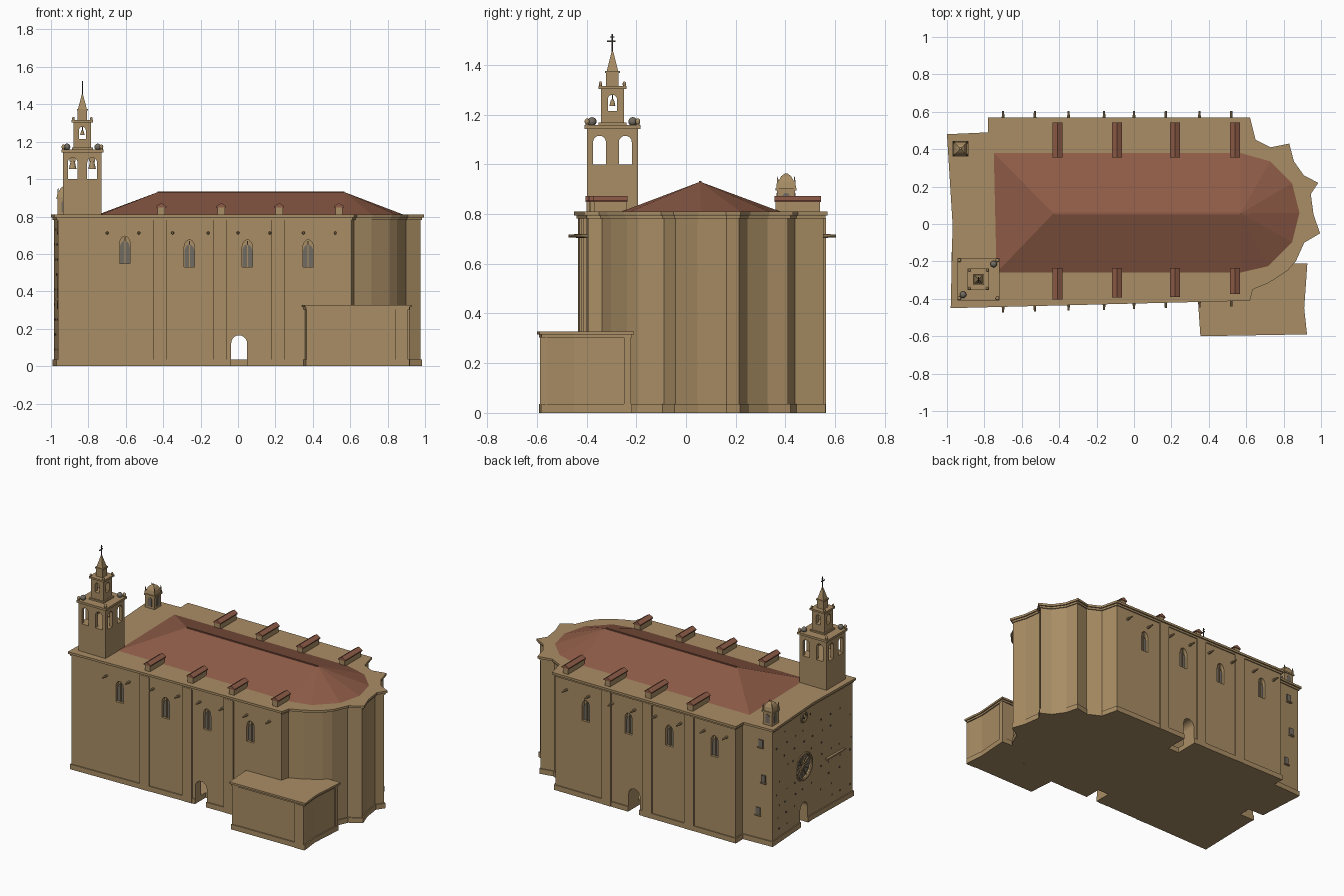
import bpy, bmesh, math, random
from mathutils import Vector

if "Cube" in bpy.data.objects:
    bpy.data.objects.remove(bpy.data.objects["Cube"])
random.seed(4)


def material(name, rgb):
    m = bpy.data.materials.new(name)
    m.use_nodes = True
    m.diffuse_color = (*rgb, 1)
    m.node_tree.nodes["Principled BSDF"].inputs["Base Color"].default_value = (*rgb, 1)
    return m


STONE = material("tan stone", (.40, .27, .13))
TILE = material("terracotta tile", (.27, .105, .062))
GLASS = material("grey glass", (.17, .15, .12))
IRON = material("dark iron", (.07, .06, .05))


def from_bmesh(name, bm, mat):
    bmesh.ops.recalc_face_normals(bm, faces=bm.faces)
    mesh = bpy.data.meshes.new(name)
    bm.to_mesh(mesh)
    bm.free()
    mesh.materials.append(mat)
    ob = bpy.data.objects.new(name, mesh)
    bpy.context.collection.objects.link(ob)
    return ob


def extrude(name, pts, a, b, axis="z", mat=STONE, scale=1):
    """Extrude a 2D profile from a to b along an axis; scale tapers the end."""
    place = {"x": lambda u, v, w: (w, u, v), "y": lambda u, v, w: (u, w, v),
             "z": lambda u, v, w: (u, v, w)}[axis]
    n = len(pts)
    cu, cv = sum(p[0] for p in pts) / n, sum(p[1] for p in pts) / n
    bm = bmesh.new()
    low = [bm.verts.new(place(u, v, a)) for u, v in pts]
    top = [bm.verts.new(place(cu + (u - cu) * scale, cv + (v - cv) * scale, b)) for u, v in pts]
    bm.faces.new(low)
    bm.faces.new(top)
    for i in range(n):
        j = (i + 1) % n
        bm.faces.new((low[i], low[j], top[j], top[i]))
    return from_bmesh(name, bm, mat)


def rect(u0, u1, v0, v1):
    return [(u0, v0), (u1, v0), (u1, v1), (u0, v1)]


def square(c, half):
    return rect(c[0] - half, c[0] + half, c[1] - half, c[1] + half)


def circle(u, v, r, n=24):
    return [(u + r * math.cos(math.tau * i / n), v + r * math.sin(math.tau * i / n)) for i in range(n)]


def arch(u, w, z0, z1, rise=1.0, n=10):
    r = w / 2
    curve = [(u + r * math.cos(math.pi * i / n), z1 - r * rise + r * rise * math.sin(math.pi * i / n))
             for i in range(n + 1)]
    return [(u - r, z0), (u + r, z0)] + curve


def inset(pts, d):
    """Move a counter-clockwise outline inward by d."""
    out = []
    for i, p in enumerate(pts):
        a, p, b = Vector(pts[i - 1]), Vector(p), Vector(pts[(i + 1) % len(pts)])
        e, f = (p - a).normalized(), (b - p).normalized()
        n1, n2 = Vector((-e.y, e.x)), Vector((-f.y, f.x))
        out.append(tuple(p + (n1 + n2) * d / (1 + n1.dot(n2))))
    return out


def cut(ob, cutters):
    for c in cutters:
        c.hide_render = True
        m = ob.modifiers.new("cut", "BOOLEAN")
        m.operation, m.solver, m.object = "DIFFERENCE", "EXACT", c
    mesh = bpy.data.meshes.new_from_object(ob.evaluated_get(bpy.context.evaluated_depsgraph_get()))
    ob.modifiers.clear()
    ob.data = mesh


def ball(name, loc, r, mat=STONE, stretch=1):
    bpy.ops.mesh.primitive_uv_sphere_add(segments=14, ring_count=8, radius=r, location=loc)
    ob = bpy.context.object
    ob.name, ob.scale.z = name, stretch
    ob.data.materials.append(mat)
    bpy.ops.object.shade_smooth()


# Church body: outline with the buttressed apse on the right
outline = [(-.98, -.45), (.62, -.41), (.635, -.35), (.72, -.315), (.82, -.25), (.865, -.2), (.91, -.10),
           (.995, -.05), (.96, .05), (.945, .16), (.985, .22), (.908, .26), (.855, .335), (.83, .43),
           (.73, .41), (.65, .45), (.62, .57), (-.78, .57), (-.78, .49), (-1, .48), (-.97, 0)]
body = extrude("church_walls", inset(outline, .016), .02, .80)
plinth = extrude("plinth", inset(outline, .009), 0, .035)
extrude("cornice_lower", inset(outline, .009), .782, .795)
extrude("cornice_upper", outline, .795, .81)


def front_y(x):
    return -.434 + .025 * (x + .98)


def west_x(y):
    return -.954 - (.03 * y / .48 if y > 0 else -.01 * y / .45)


BACK_Y, WEST_Y = .554, .09
bays = (-.605, -.26, .05, .375)

# Openings in the walls
cutters = [extrude("room_cutter", rect(-.9, .6, -.35, .45), .03, .75, "z"),
           extrude("front_door_cutter", arch(.006, .085, -.02, .165), -.5, -.3, "y"),
           extrude("back_door_cutter", arch(.006, .085, -.02, .165), .4, .6, "y"),
           extrude("west_door_cutter", arch(WEST_Y, .085, -.02, .155), -1.1, -.85, "x"),
           extrude("rose_cutter", circle(WEST_Y, .40, .085), -1.1, west_x(WEST_Y) + .025, "x"),
           extrude("oculus_cutter", circle(WEST_Y, .74, .028, 16), -1.1, west_x(WEST_Y) + .025, "x")]
for i, x in enumerate(bays):
    z = .55 if i == 0 else .53
    for side, y, s in (("front", front_y(x), 1), ("back", BACK_Y, -1)):
        shape = arch(x, .056, z, z + .145, 1.5)
        cutters.append(extrude("window_cutter", shape, y - s * .05, y + s * .025, "y"))
        extrude(side + "_window_glass", arch(x, .054, z, z + .12, 1.5), y + s * .018, y + s * .024, "y", GLASS)
        extrude(side + "_window_mullion", rect(x - .003, x + .003, z, z + .14), y + s * .01, y + s * .02, "y")
cut(body, cutters)
cut(plinth, cutters[1:4])
for c in cutters:
    bpy.data.objects.remove(c)

# Flat buttress strips, water spouts and roof buttresses on both long sides
for x in (-.415, -.095, .215):
    y = front_y(x)
    extrude("front_buttress", rect(x - .036, x + .036, y - .009, y + .02), 0, .785)
    extrude("back_buttress", rect(x - .036, x + .036, BACK_Y - .02, BACK_Y + .009), 0, .785)
for x in (-.7, -.53, -.35, -.16, 0, .17, .35, .52):
    y = front_y(x)
    extrude("front_spout", circle(x, .712, .009, 8), y + .01, y - .045, "y", STONE, .6)
    extrude("back_spout", circle(x, .712, .009, 8), BACK_Y - .01, BACK_Y + .05, "y", STONE, .6)
for x, y in ((-.41, -.40), (-.09, -.39), (.22, -.385), (.54, -.37)):
    for side, a, b in (("front", y, -.24), ("back", .36, .54)):
        extrude(side + "_roof_buttress", rect(x - .02, x + .02, .80, .852), a, b, "y")
        cap = [(x - .027, .848), (x + .027, .848), (x + .027, .855), (x, .872), (x - .027, .855)]
        extrude(side + "_roof_buttress_tiles", cap, a - .004, b + .004, "y", TILE)

# West front: rose window, oculus, ledge and scaffold holes
wx = west_x(WEST_Y)
extrude("rose_glass", circle(WEST_Y, .40, .084), wx + .015, wx + .023, "x", GLASS)
extrude("oculus_glass", circle(WEST_Y, .74, .027, 16), wx + .015, wx + .023, "x", GLASS)
for r, z in ((.088, .40), (.03, .74)):
    bpy.ops.mesh.primitive_torus_add(major_radius=r, minor_radius=.009, major_segments=28, minor_segments=8,
                                     location=(wx, WEST_Y, z), rotation=(0, math.pi / 2, 0))
    bpy.context.object.name = "round_window_frame"
    bpy.context.object.data.materials.append(STONE)
for i in range(6):
    spoke = extrude("rose_spoke", rect(-.003, .003, -.082, .082), -.004, .004, "x")
    spoke.location, spoke.rotation_euler.x = (wx + .012, WEST_Y, .40), math.pi * i / 6
extrude("west_ledge", rect(-.34, -.15, .355, .365), -.975, -.94, "x")
for row in range(9):
    for col in range(9):
        y, z = -.40 + col * .1 + random.uniform(-.02, .02), .09 + row * .08
        if math.hypot(y - WEST_Y, z - .40) > .12 and abs(y - WEST_Y) + z > .22 and random.random() < .75:
            x = west_x(y)
            extrude("scaffold_hole", square((y, z), .005), x - .002, x + .004, "x", IRON)
for x, z in ((-.90, .69), (-.92, .45), (-.88, .22)):
    extrude("stair_window", rect(x - .016, x + .016, z - .025, z + .025), .46, .476, "y", GLASS)
    extrude("stair_window_sill", rect(x - .02, x + .02, z - .032, z - .025), .46, .483, "y")

# Hipped main roof
west_ridge, east_ridge = (-.43, .057, .93), (.57, .057, .93)
eaves = [(-.74, -.265), (.57, -.265), (.72, -.23), (.85, -.10), (.89, .06),
         (.85, .22), (.73, .34), (.57, .385), (-.755, .385)]
bm = bmesh.new()
base = [bm.verts.new((x, y, .808)) for x, y in eaves]
west, east = bm.verts.new(west_ridge), bm.verts.new(east_ridge)
for i, p in enumerate(base):
    q = base[(i + 1) % len(base)]
    ends = [west if v.co.x < 0 else east for v in (q, p)]
    bm.faces.new([p, q] + (ends if ends[0] != ends[1] else ends[:1]))
bm.faces.new(base)
from_bmesh("main_roof", bm, TILE)
extrude("roof_ridge", rect(-.43, .57, .052, .062), .922, .934, "z", TILE)

# Side annex with pilasters
annex = [(.34, -.38), (.355, -.60), (.925, -.59), (.91, -.45), (.927, -.21), (.80, -.21), (.60, -.36)]
extrude("annex_walls", inset(annex, .016), 0, .315)
extrude("annex_plinth", inset(annex, .008), 0, .035)
extrude("annex_cornice_lower", inset(annex, .008), .303, .315)
extrude("annex_cornice", annex, .315, .328)
for x0, x1 in ((.366, .41), (.84, .908)):
    extrude("annex_pilaster", rect(x0, x1, -.587, -.56), 0, .305)
extrude("annex_side_pilaster", rect(.88, .916, -.25, -.222), 0, .305)

# Bell tower with open belfry and lantern
T = (-.832, -.296)
tower = extrude("tower_walls", square(T, .103), .80, 1.145)
lantern = extrude("tower_lantern", square(T, .047), 1.15, 1.31)
belfry_cut = [extrude("belfry_cutter", square(T, .075), 1.0, 1.12)]
lantern_cut = []
for axis, u, w in (("x", T[1], T[0]), ("y", T[0], T[1])):
    for d in (-.052, .052):
        belfry_cut.append(extrude("arch_cutter", arch(u + d, .052, 1.0, 1.115), w - .2, w + .2, axis))
    lantern_cut.append(extrude("arch_cutter", arch(u, .036, 1.215, 1.28), w - .2, w + .2, axis))
cut(tower, belfry_cut)
cut(lantern, lantern_cut)
for c in belfry_cut + lantern_cut:
    bpy.data.objects.remove(c)
extrude("tower_cornice", square(T, .113), 1.143, 1.158)
extrude("lantern_base", square(T, .056), 1.155, 1.168)
extrude("lantern_cornice", square(T, .057), 1.303, 1.315)
extrude("upper_lantern", square(T, .025), 1.31, 1.372)
extrude("upper_cornice", square(T, .030), 1.368, 1.376)
extrude("spire", square(T, .023), 1.376, 1.455, "z", STONE, .12)
extrude("vane_rod", circle(*T, .003, 8), 1.44, 1.525, "z", IRON)
extrude("vane_arm", rect(T[1] - .022, T[1] + .012, 1.492, 1.499), T[0] - .002, T[0] + .002, "x", IRON)
extrude("vane_cross", rect(T[1] - .009, T[1] + .009, 1.510, 1.514), T[0] - .002, T[0] + .002, "x", IRON)
for sx in (-1, 1):
    for sy in (-1, 1):
        x, y = T[0] + sx * .102, T[1] + sy * .102
        extrude("finial_post", circle(x, y, .007, 8), 1.155, 1.165)
        ball("tower_finial", (x, y, 1.172), .010, STONE, 1.3)
        ball("lantern_finial", (T[0] + sx * .048, T[1] + sy * .048, 1.323), .007, STONE, 1.5)
    ball("large_urn", (T[0] + sx * .082, T[1] + sx * .082, 1.172), .018, GLASS)
    extrude("belfry_bell", circle(T[0] + sx * .052, T[1], .020, 12), 1.055, 1.095, "z", STONE, .55)
    extrude("belfry_bell_yoke", rect(T[0] + sx * .052 - .016, T[0] + sx * .052 + .016, T[1] - .006, T[1] + .006),
            1.093, 1.121)
extrude("lantern_bell", circle(*T, .012, 12), 1.235, 1.26, "z", STONE, .5)
extrude("lantern_bell_hanger", circle(*T, .003, 6), 1.255, 1.29, "z", IRON)

# Small domed stair turret at the back corner
S = (-.928, .403)
extrude("turret_walls", square(S, .036), .80, .90)
extrude("turret_cornice", square(S, .042), .895, .905)
for z0, z1, half, taper in ((.905, .932, .036, .86), (.932, .952, .031, .65), (.952, .963, .020, .3)):
    extrude("turret_dome", square(S, half), z0, z1, "z", STONE, taper)
for axis, u, w in (("x", S[1], S[0]), ("y", S[0], S[1])):
    extrude("turret_niche", arch(u, .03, .825, .885), w - .038, w + .038, axis, GLASS)
for sx in (-1, 1):
    for sy in (-1, 1):
        extrude("turret_pinnacle", square((S[0] + sx * .034, S[1] + sy * .034), .006), .90, .952, "z", STONE, .2)
